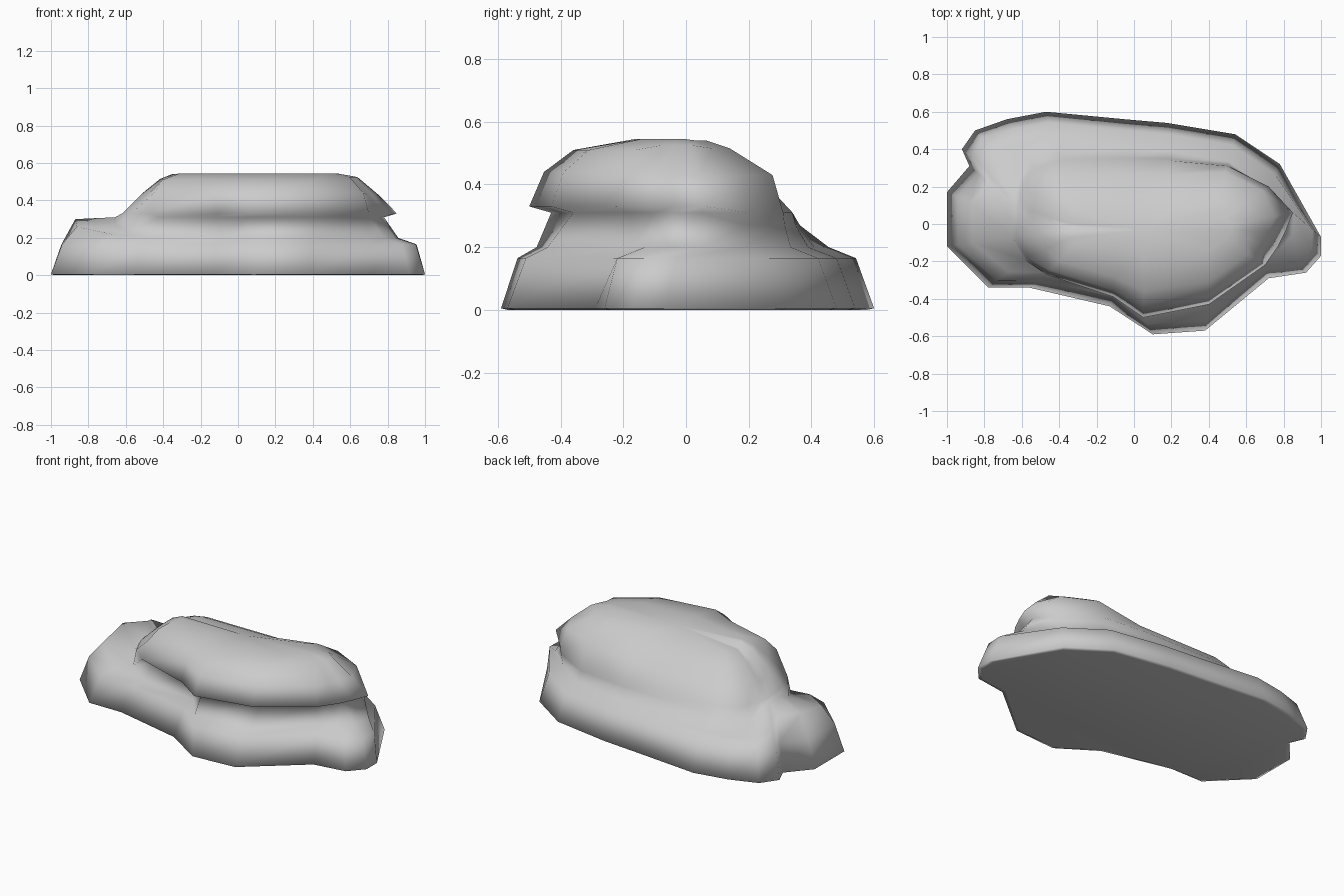
import bpy
import bmesh
from mathutils import Vector

default = bpy.data.objects.get("Cube")
if default:
    bpy.data.objects.remove(default, do_unlink=True)

# Ground outline of the boulder, counter-clockwise from its -x end
BASE = [(-1, -.12), (-.78, -.34), (-.56, -.34), (-.13, -.44), (.1, -.59),
        (.38, -.57), (.72, -.29), (.92, -.26), (1, -.17), (1, -.07),
        (.78, .32), (.54, .48), (.18, .54), (-.05, .56), (-.47, .6),
        (-.68, .56), (-.85, .5), (-.92, .4), (-.88, .31), (-1, .17)]
# Widest outline of the upper slab, point for point
SLAB = [(-.62, -.06), (-.57, -.18), (-.47, -.27), (-.11, -.39), (.05, -.5),
        (.4, -.43), (.7, -.22), (.77, -.12), (.81, -.04), (.85, .06),
        (.72, .2), (.5, .31), (.18, .34), (-.05, .34), (-.4, .34),
        (-.53, .29), (-.58, .22), (-.61, .15), (-.62, .09), (-.62, .02)]


def make_material(name, colour):
    material = bpy.data.materials.new(name)
    material.use_nodes = True
    material.diffuse_color = colour
    shader = material.node_tree.nodes["Principled BSDF"]
    shader.inputs["Base Color"].default_value = colour
    return material


def step(start, target, distance):
    """Move a point a fixed distance towards a target."""
    return start + (target - start).normalized() * distance


def at_height(point, height):
    return Vector((point.x, point.y, height))


def lower_profile(ground, slab, shelf):
    """Base of the rock, from the underside to the neck below the slab."""
    shoulder = step(ground, slab, .06)
    if shelf:
        # Ledge at the -x end, falling away to the front and back
        ledge = step(ground, slab, .14)
        ledge_height = (.3 - .27 * max(0, .05 - ledge.y)
                        - .6 * max(0, ledge.y - .25))
        neck, neck_height = slab.lerp(ledge, .15), ledge_height + .01
    elif slab.y < .1:
        # Undercut below the front and right lip
        ledge = step(ground, slab, .19 if ground.x > .9 else .13)
        ledge_height = .2
        axis = Vector((min(max(slab.x, -.25), .4), -.03))
        neck, neck_height = step(slab, axis, .07), .31
    else:
        # Back slope
        ledge, ledge_height = step(ground, slab, .15), .2
        neck, neck_height = slab.lerp(ledge, .2), .27
    return [at_height(step(ground, slab, .025), 0),
            at_height(ground, .005),
            at_height(shoulder, .165),
            at_height(ledge, ledge_height),
            at_height(neck, neck_height)]


def upper_profile(slab, shelf):
    """Slab of the rock, from its widest edge to the plateau."""
    if slab.y > 0 and slab.x < .4:                # sunken back
        fractions, heights = (0, .2, .48, .72), (.31, .39, .465, .51)
    elif slab.y > .1:                             # high back corner
        fractions, heights = (0, .1, .5, .72), (.31, .43, .515, .54)
    elif shelf:                                   # -x end
        fractions, heights = (0, .3, .55, .72), (.33, .44, .515, .54)
    elif slab.y < -.15:                           # front
        fractions, heights = (0, .1, .3, .72), (.33, .44, .51, .545)
    else:                                         # +x end
        fractions, heights = (0, .22, .47, .72), (.33, .43, .525, .545)
    axis = Vector((min(max(slab.x, -.25), .4), -.03))
    return [at_height(slab.lerp(axis, fraction), height)
            for fraction, height in zip(fractions, heights)]


def column(ground, slab):
    """Whole profile at one outline point."""
    ground, slab = Vector(ground), Vector(slab)
    shelf = slab.x < -.55
    return lower_profile(ground, slab, shelf) + upper_profile(slab, shelf)


def build_boulder():
    bm = bmesh.new()
    columns = [[bm.verts.new(point) for point in column(ground, slab)]
               for ground, slab in zip(BASE, SLAB)]

    # Skin between neighbouring columns
    for left, right in zip(columns, columns[1:] + columns[:1]):
        for level in range(len(left) - 1):
            bm.faces.new((left[level], right[level],
                          right[level + 1], left[level + 1]))

    # Flat underside and gently dished plateau
    bm.faces.new([profile[0] for profile in reversed(columns)])
    plateau = bm.faces.new([profile[-1] for profile in columns])
    bmesh.ops.poke(bm, faces=[plateau])
    bmesh.ops.recalc_face_normals(bm, faces=bm.faces)

    # Weathered stone is smooth all over
    for face in bm.faces:
        face.smooth = True

    mesh = bpy.data.meshes.new("boulder")
    bm.to_mesh(mesh)
    bm.free()
    boulder = bpy.data.objects.new("boulder", mesh)
    bpy.context.collection.objects.link(boulder)
    return boulder


boulder = build_boulder()
boulder.data.materials.append(make_material("stone_grey", (.6, .6, .6, 1)))
